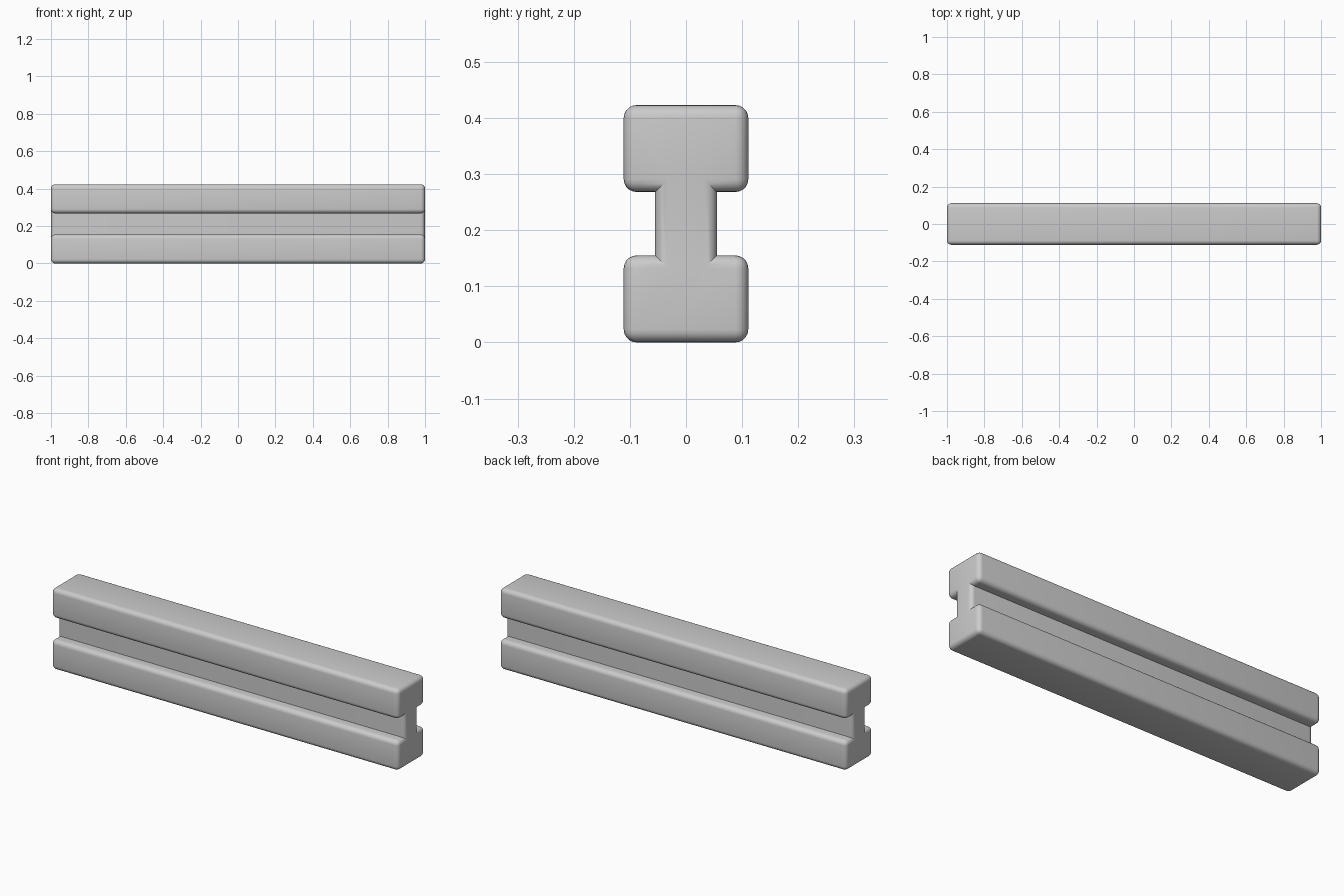
import bpy
import bmesh
import math

cube = bpy.data.objects.get("Cube")
if cube:
    bpy.data.objects.remove(cube, do_unlink=True)

HALF_LENGTH = 1.0
HEIGHT = 0.423
FLANGE_HALF, WEB_HALF = 0.111, 0.055
FLANGE_DEPTH = 0.155
ROUNDING = 0.023

# Plain grey finish
grey = bpy.data.materials.new("plain grey")
grey.use_nodes = True
color = (0.6, 0.6, 0.6, 1)
grey.diffuse_color = color
grey.node_tree.nodes["Principled BSDF"].inputs["Base Color"].default_value = color

# I-shaped cross-section: one side, then mirrored
side = [(FLANGE_HALF, 0), (FLANGE_HALF, FLANGE_DEPTH), (WEB_HALF, FLANGE_DEPTH),
        (WEB_HALF, HEIGHT - FLANGE_DEPTH), (FLANGE_HALF, HEIGHT - FLANGE_DEPTH),
        (FLANGE_HALF, HEIGHT)]
profile = side + [(-y, z) for y, z in reversed(side)]

# Extrude the section along the beam
bm = bmesh.new()
end = bm.faces.new([bm.verts.new((-HALF_LENGTH, y, z)) for y, z in profile])
extruded = bmesh.ops.extrude_face_region(bm, geom=[end])
verts = [v for v in extruded["geom"] if isinstance(v, bmesh.types.BMVert)]
bmesh.ops.translate(bm, verts=verts, vec=(2 * HALF_LENGTH, 0, 0))
bmesh.ops.recalc_face_normals(bm, faces=bm.faces)

# Round the outer edges, leaving the inner groove corners crisp
outer = [e for e in bm.edges if e.is_convex]
bmesh.ops.bevel(bm, geom=outer, offset=ROUNDING, offset_type='OFFSET',
                segments=5, profile=0.5, affect='EDGES', clamp_overlap=True)
bmesh.ops.recalc_face_normals(bm, faces=bm.faces)

mesh = bpy.data.meshes.new("beam")
bm.to_mesh(mesh)
bm.free()
beam = bpy.data.objects.new("beam", mesh)
bpy.context.collection.objects.link(beam)
mesh.materials.append(grey)

# Smooth rounded edges
bpy.ops.object.select_all(action='DESELECT')
beam.select_set(True)
bpy.context.view_layer.objects.active = beam
bpy.ops.object.shade_smooth_by_angle(angle=math.radians(35))
